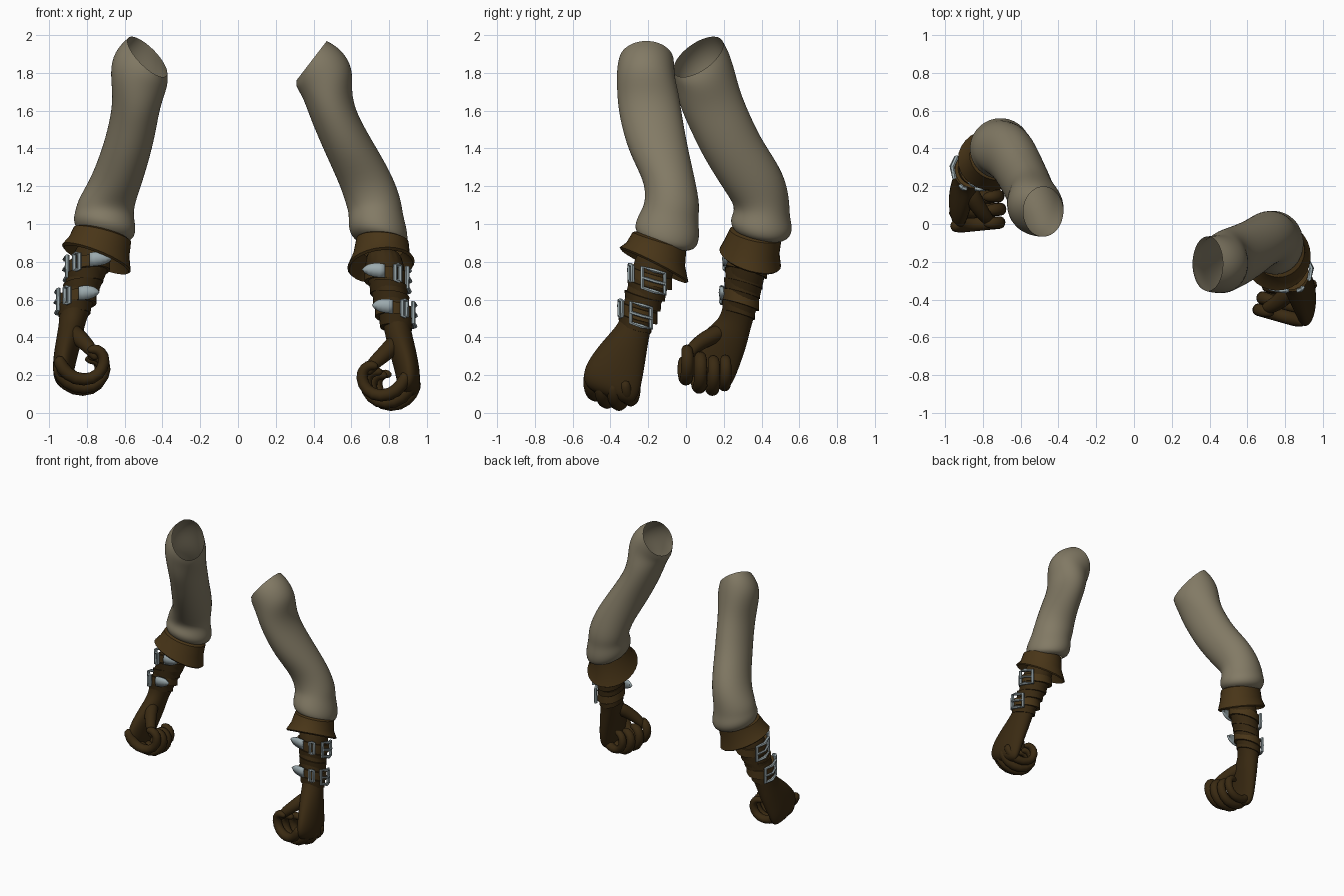
import bpy, bmesh, math
from mathutils import Vector as V


def material(name, rgb):
    m = bpy.data.materials.new(name)
    m.diffuse_color = (*rgb, 1)
    return m


CLOTH = material("beige cloth", (0.225, 0.195, 0.13))
GLOVE = material("dark brown leather", (0.042, 0.023, 0.006))
CUFF = material("brown leather", (0.066, 0.036, 0.009))
METAL = material("silver metal", (0.33, 0.40, 0.42))


def build(name, loops, mat, sub=0, close_ends=False, closed=False, cyclic=True):
    """Skin a list of equal-length point loops into one mesh object."""
    bm = bmesh.new()
    rows = [[bm.verts.new(p) for p in loop] for loop in loops]
    n = len(rows[0])
    pairs = list(zip(rows, rows[1:])) + ([(rows[-1], rows[0])] if closed else [])
    for a, b in pairs:
        for i in range(n if cyclic else n - 1):
            j = (i + 1) % n
            bm.faces.new((a[i], a[j], b[j], b[i]))
    if close_ends:
        bm.faces.new(rows[0])
        bm.faces.new(rows[-1])
    bmesh.ops.recalc_face_normals(bm, faces=bm.faces)
    me = bpy.data.meshes.new(name)
    bm.to_mesh(me)
    bm.free()
    me.materials.append(mat)
    me.shade_smooth()
    if not sub:
        me.set_sharp_from_angle(angle=math.radians(40))
    ob = bpy.data.objects.new(name, me)
    bpy.context.collection.objects.link(ob)
    if sub:
        m = ob.modifiers.new("smooth", "SUBSURF")
        m.levels = m.render_levels = sub
    return ob


def ring(x, y, z, hx, hy, sx=0, sy=0, n=16):
    """Ellipse around a centre, tilted by its slopes along x and y."""
    out = []
    for i in range(n):
        a = 2 * math.pi * i / n
        dx, dy = hx * math.cos(a), hy * math.sin(a)
        out.append((x + dx, y + dy, z + sx * dx + sy * dy))
    return out


def tube(name, rings, mat, sub=0, n=16, **kw):
    return build(name, [ring(*r, n=n) for r in rings], mat, sub, **kw)


def path_tube(name, pts, radii, ref, mat, n=8, sub=0, closed=False):
    """Round tube along a path; ref fixes the section's sideways direction."""
    loops, c = [], len(pts)
    for i, p in enumerate(pts):
        a = pts[i - 1] if closed or i else p
        b = pts[(i + 1) % c] if closed or i < c - 1 else p
        t = (b - a).normalized()
        side = (ref - t * ref.dot(t)).normalized()
        up = t.cross(side)
        loops.append([p + radii[i] * (side * math.cos(k * 2 * math.pi / n)
                      + up * math.sin(k * 2 * math.pi / n)) for k in range(n)])
    return build(name, loops, mat, sub, close_ends=not closed, closed=closed)


def strap(name, s, x, y, z, r):
    """Leather strap with buckle frame, prong, keeper loop and metal tip."""
    sx, sy, h = -0.1 * s, -0.3, 0.03

    def at(deg, dz, out):
        a = math.radians(deg)
        dx, dy = s * (r + out) * math.cos(a), (r + out) * math.sin(a)
        return V((x + dx, y + dy, z + dz + sx * dx + sy * dy))

    tube(name, [(x, y, z + dz, r + o, r + o, sx, sy) for dz, o in
                ((h, -0.03), (h, 0), (-h, 0), (-h, -0.03))], CUFF, n=24)

    def frame(part, a0, a1, w):
        pts = [at(a0, w, .012), at((a0 + a1) / 2, w, .016), at(a1, w, .012),
               at(a1, -w, .012), at((a0 + a1) / 2, -w, .016), at(a0, -w, .012)]
        path_tube(name + part, pts, [0.012] * 6, at((a0 + a1) / 2, 0, 1) - V((x, y, z)),
                  METAL, n=6, closed=True)

    frame("_buckle", -22, 36, 0.055)
    frame("_keeper", -66, -52, 0.042)
    path_tube(name + "_prong", [at(-22, 0, .015), at(8, 0, .022), at(36, 0, .018)],
              [0.009] * 3, V((0, 0, 1)), METAL, n=6)
    rows = [(-92, .036, .008), (-105, .038, .014), (-118, .036, .022),
            (-128, .03, .032), (-136, .018, .042), (-140, .005, .046)]
    tip = build(name + "_tip", [[at(a, w, o), at(a, 0, o + .006), at(a, -w, o)]
                                for a, w, o in rows], METAL, cyclic=False)
    tip.modifiers.new("thickness", "SOLIDIFY").thickness = 0.014


def hand(side, e, knuckles, thumb):
    """Four curled fingers and a thumb."""
    e = V(e).normalized()
    n = e.cross(V((0, 0, 1)))
    curl = ((-.02, .07), (0, 0), (.07, -.06), (.17, -.06), (.225, 0), (.23, .07),
            (.19, .105), (.155, .10), (.14, .09))
    radii = (.03, .042, .04, .038, .037, .036, .034, .026, .008)
    for i, (label, size) in enumerate(zip(("index", "middle", "ring", "little"),
                                          (1, 1.04, 1, 0.9))):
        k = V(knuckles[i])
        path_tube(f"{side}_{label}_finger",
                  [k + (e * a + V((0, 0, b))) * size for a, b in curl],
                  [q * size for q in radii], n, GLOVE, sub=1)
    path_tube(side + "_thumb", [V(p) for p in thumb],
              [.05, .052, .044, .038, .026, .008], n, GLOVE, sub=1)


def arm(side, s, sleeve, cuff, glove, straps, e, knuckles, thumb):
    tube(side + "_sleeve", sleeve, CLOTH, sub=2)
    tube(side + "_cuff", cuff, CUFF, n=28)
    tube(side + "_glove", glove, GLOVE, sub=2, close_ends=True)
    for i, (x, y, z, r) in enumerate(straps):
        strap(f"{side}_strap_{i + 1}", s, x, y, z, r)
    # Raised leather wraps beside the straps
    (x0, y0, z0, r0), (x1, y1, z1, r1) = straps
    for i, t in enumerate((0.36, 0.66, 1.3)):
        c = [a + (b - a) * t for a, b in zip(straps[0], straps[1])]
        q = c[3] - 0.006
        tube(f"{side}_wrap_{i + 1}", [(c[0], c[1], c[2] + d, q + o, q + o, -.1 * s, -.3)
             for d, o in ((.032, -.03), (.028, 0), (-.028, -.004), (-.032, -.03))],
             GLOVE, n=24)
    hand(side, e, knuckles, thumb)


# Arm on the +x side
arm("left", 1,
    [(.39, -.21, 1.865, .082, .148, 1.3, 0), (.425, -.213, 1.83, .12, .155, .85, 0),
     (.465, -.213, 1.77, .15, .157, .4, 0), (.475, -.2, 1.68, .127, .168, .2, 0),
     (.505, -.187, 1.57, .12, .17, .2, 0), (.59, -.15, 1.4, .128, .16, .25, .1),
     (.68, -.085, 1.23, .138, .137, .25, 0), (.72, -.07, 1.11, .148, .148, .1, -.1),
     (.73, -.085, 1.05, .145, .15, 0, -.2), (.74, -.095, .98, .16, .173, -.1, -.25),
     (.748, -.108, .92, .155, .168, -.15, -.3), (.755, -.115, .9, .12, .13, -.15, -.3)],
    [(.76, -.13, .93, .11, .11, -.07, -.3), (.765, -.14, .915, .138, .142, -.07, -.3),
     (.76, -.16, .84, .15, .155, 0, -.4), (.757, -.17, .785, .178, .182, .1, -.5),
     (.757, -.17, .775, .168, .172, .1, -.5), (.765, -.155, .86, .11, .12, 0, -.4)],
    [(.765, -.14, .88, .11, .11, 0, -.3), (.785, -.19, .7, .102, .105, 0, -.3),
     (.818, -.245, .55, .088, .09, 0, -.3), (.842, -.268, .46, .07, .08, 0, -.35),
     (.855, -.3, .39, .075, .098, 0, -.4), (.885, -.35, .28, .068, .13, .1, -.45),
     (.905, -.39, .18, .062, .15, .25, -.45), (.908, -.41, .11, .055, .14, .25, -.4),
     (.90, -.41, .08, .025, .09, .2, -.35)],
    [(.782, -.185, .715, .112), (.824, -.25, .53, .099)],
    (-.95, .25, 0),
    [(.875, -.51, .15), (.905, -.45, .115), (.925, -.385, .10), (.935, -.32, .115)],
    [(.85, -.32, .39), (.80, -.385, .335), (.75, -.425, .29), (.705, -.445, .25),
     (.69, -.45, .215), (.69, -.45, .2)])

# Arm on the -x side
arm("right", -1,
    [(-.48, .065, 1.885, .108, .135, -.8, .5), (-.505, .08, 1.845, .138, .15, -.6, .4),
     (-.53, .1, 1.775, .155, .158, -.4, .3), (-.536, .13, 1.65, .127, .162, -.2, .25),
     (-.555, .185, 1.53, .125, .16, -.2, .25), (-.585, .245, 1.4, .127, .16, -.2, .25),
     (-.645, .365, 1.22, .132, .165, -.2, .25), (-.70, .4, 1.11, .15, .152, -.15, 0),
     (-.705, .402, 1.05, .158, .15, -.15, -.1), (-.705, .4, 1.0, .17, .17, -.2, -.15),
     (-.71, .395, .955, .158, .155, -.22, -.2), (-.715, .385, .935, .12, .12, -.22, -.2)],
    [(-.715, .375, .96, .12, .11, -.25, -.2), (-.718, .368, .945, .152, .137, -.25, -.2),
     (-.735, .35, .88, .16, .145, -.32, -.25), (-.75, .34, .82, .182, .163, -.38, -.27),
     (-.75, .34, .81, .172, .153, -.38, -.27), (-.74, .35, .89, .12, .12, -.3, -.25)],
    [(-.745, .345, .91, .11, .11, -.2, -.2), (-.80, .315, .74, .102, .102, -.1, -.3),
     (-.855, .288, .58, .09, .09, 0, -.3), (-.878, .265, .48, .07, .078, 0, -.4),
     (-.89, .225, .41, .07, .1, 0, -.5), (-.91, .165, .32, .064, .125, -.1, -.5),
     (-.925, .12, .24, .058, .14, -.15, -.45), (-.925, .1, .18, .052, .13, -.15, -.4),
     (-.92, .095, .155, .025, .09, -.1, -.35)],
    [(-.79, .318, .775, .112), (-.848, .288, .6, .099)],
    (1, .08, 0),
    [(-.935, -.01, .235), (-.94, .06, .195), (-.94, .13, .18), (-.935, .195, .195)],
    [(-.885, .21, .44), (-.85, .13, .405), (-.81, .07, .37), (-.775, .025, .33),
     (-.755, .01, .295), (-.753, .008, .28)])
